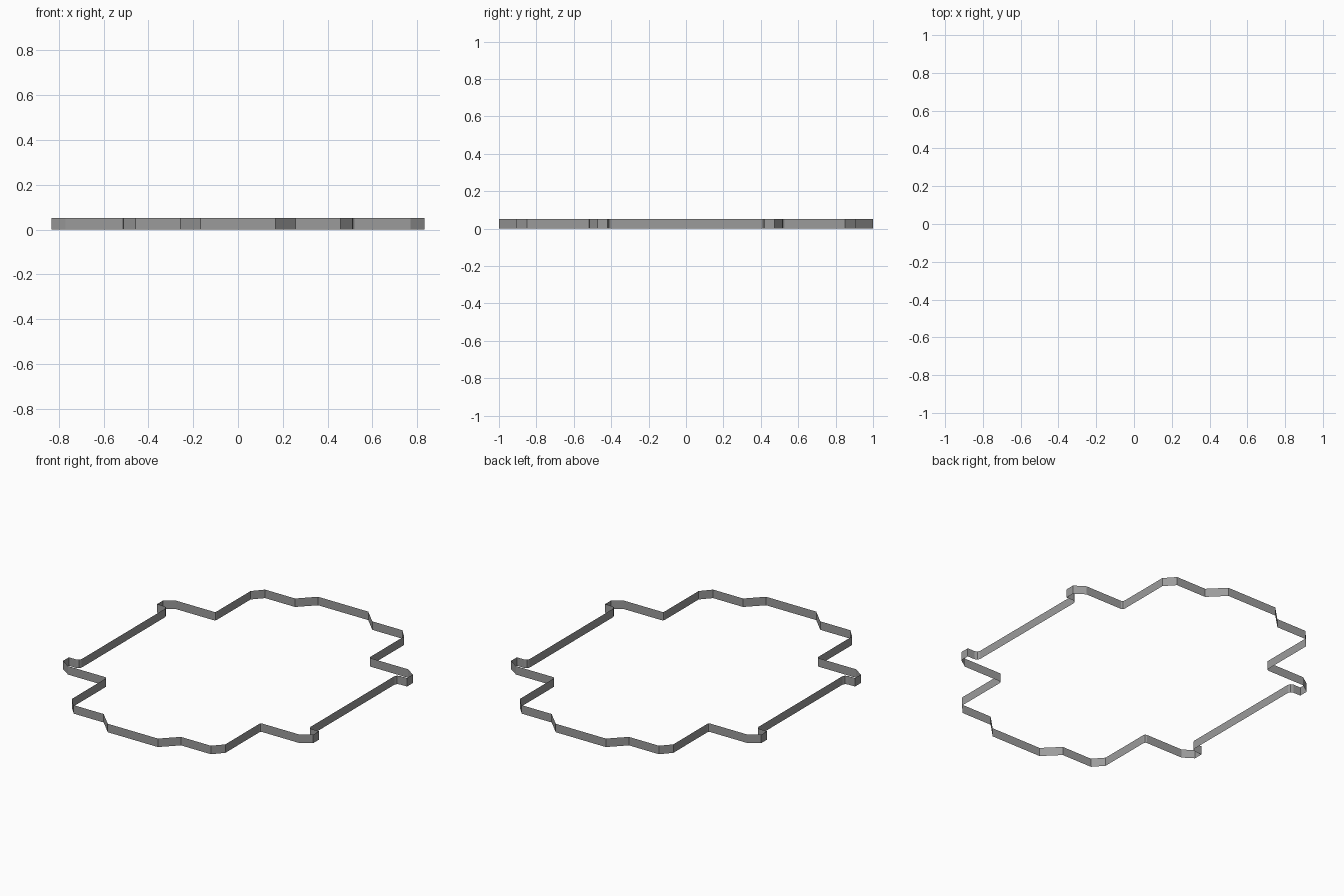
import bpy
import bmesh

if "Cube" in bpy.data.objects:
    bpy.data.objects.remove(bpy.data.objects["Cube"])

HEIGHT = 0.051

# One quarter of the outline, from the back edge round to the side wall
quarter = [
    (0.167, 1.0), (0.257, 0.91), (0.457, 0.91), (0.511, 0.85),
    (0.511, 0.528), (0.514, 0.519), (0.523, 0.515),
    (0.771, 0.515), (0.832, 0.474), (0.832, 0.419),
    (0.784, 0.419), (0.769, 0.413), (0.762, 0.398),
]

# Mirror the quarter into a closed loop
right = quarter + [(x, -y) for x, y in reversed(quarter)]
outline = right + [(-x, y) for x, y in reversed(right)]

# Thin upright wall following the outline
bm = bmesh.new()
low = [bm.verts.new((x, y, 0)) for x, y in outline]
high = [bm.verts.new((x, y, HEIGHT)) for x, y in outline]
n = len(outline)
for i in range(n):
    j = (i + 1) % n
    bm.faces.new((low[j], low[i], high[i], high[j]))

mesh = bpy.data.meshes.new("border_wall")
bm.to_mesh(mesh)
bm.free()
wall = bpy.data.objects.new("border_wall", mesh)
bpy.context.collection.objects.link(wall)

# Plain grey colour
grey = bpy.data.materials.new("grey")
grey.diffuse_color = (0.33, 0.33, 0.33, 1)
grey.use_nodes = True
grey.node_tree.nodes["Principled BSDF"].inputs["Base Color"].default_value = grey.diffuse_color
mesh.materials.append(grey)
